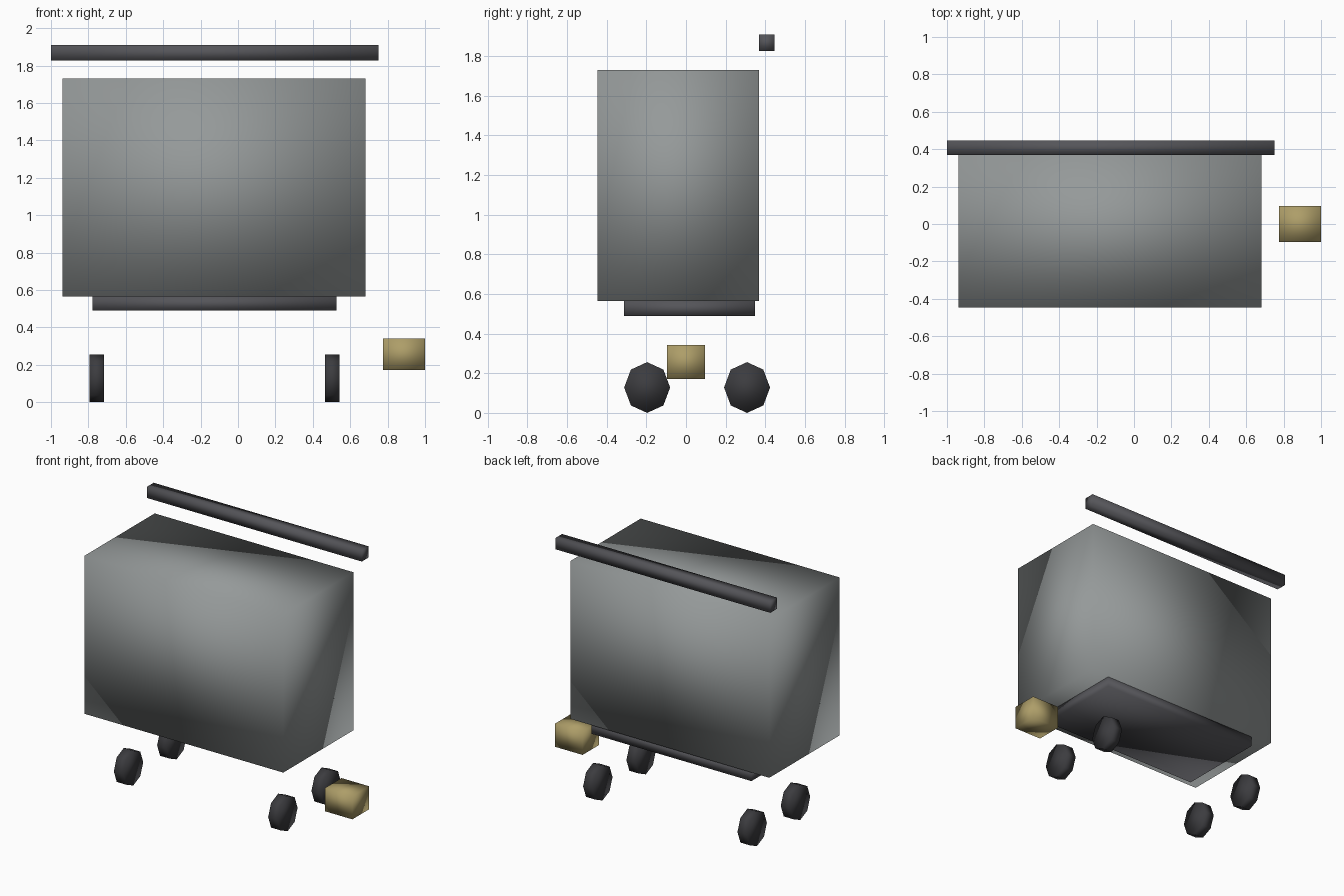
import bpy
import bmesh
import math
from mathutils import Matrix, Vector

if "Cube" in bpy.data.objects:
    bpy.data.objects.remove(bpy.data.objects["Cube"])


def material(name, rgb):
    m = bpy.data.materials.new(name)
    m.diffuse_color = (*rgb, 1.0)
    m.use_nodes = True
    m.node_tree.nodes["Principled BSDF"].inputs["Base Color"].default_value = m.diffuse_color
    return m


def finish(name, bm, mat):
    # the whole model is low-poly with fully smoothed normals
    for f in bm.faces:
        f.smooth = True
    bmesh.ops.recalc_face_normals(bm, faces=bm.faces)
    me = bpy.data.meshes.new(name)
    bm.to_mesh(me)
    bm.free()
    me.materials.append(mat)
    ob = bpy.data.objects.new(name, me)
    bpy.context.collection.objects.link(ob)
    return ob


def box(name, lo, hi, mat):
    lo, hi = Vector(lo), Vector(hi)
    bm = bmesh.new()
    bmesh.ops.create_cube(bm, size=1.0)
    bmesh.ops.scale(bm, vec=hi - lo, verts=bm.verts)
    bmesh.ops.translate(bm, vec=(lo + hi) / 2, verts=bm.verts)
    return finish(name, bm, mat)


def wheel(name, x, y, mat):
    # eight-sided disc, slightly narrower in y than in z, corner pointing up
    bm = bmesh.new()
    bmesh.ops.create_cone(bm, cap_ends=True, segments=8, radius1=1.0, radius2=1.0, depth=1.0)
    bmesh.ops.rotate(bm, matrix=Matrix.Rotation(math.radians(90), 3, 'Y'), verts=bm.verts)
    bmesh.ops.scale(bm, vec=(0.077, 0.116, 0.128), verts=bm.verts)
    bmesh.ops.translate(bm, vec=(x, y, 0.128), verts=bm.verts)
    return finish(name, bm, mat)


steel = material("steel_grey", (0.30, 0.32, 0.32))
dark = material("dark_metal", (0.09, 0.09, 0.10))
rubber = material("wheel_black", (0.045, 0.045, 0.05))
gold = material("tan", (0.42, 0.34, 0.14))

# basket body and the tray beneath it
box("body", (-0.937, -0.447, 0.565), (0.682, 0.368, 1.73), steel)
box("base_tray", (-0.777, -0.312, 0.49), (0.527, 0.348, 0.565), dark)

# push handle above the back edge
box("handle_bar", (-1.0, 0.368, 1.827), (0.752, 0.447, 1.909), dark)

# loose block beside the cart
box("side_block", (0.775, -0.097, 0.172), (1.0, 0.097, 0.342), gold)

# four wheels
for side, x in (("left", -0.755), ("right", 0.503)):
    for end, y in (("front", -0.196), ("back", 0.308)):
        wheel(f"wheel_{end}_{side}", x, y, rubber)
